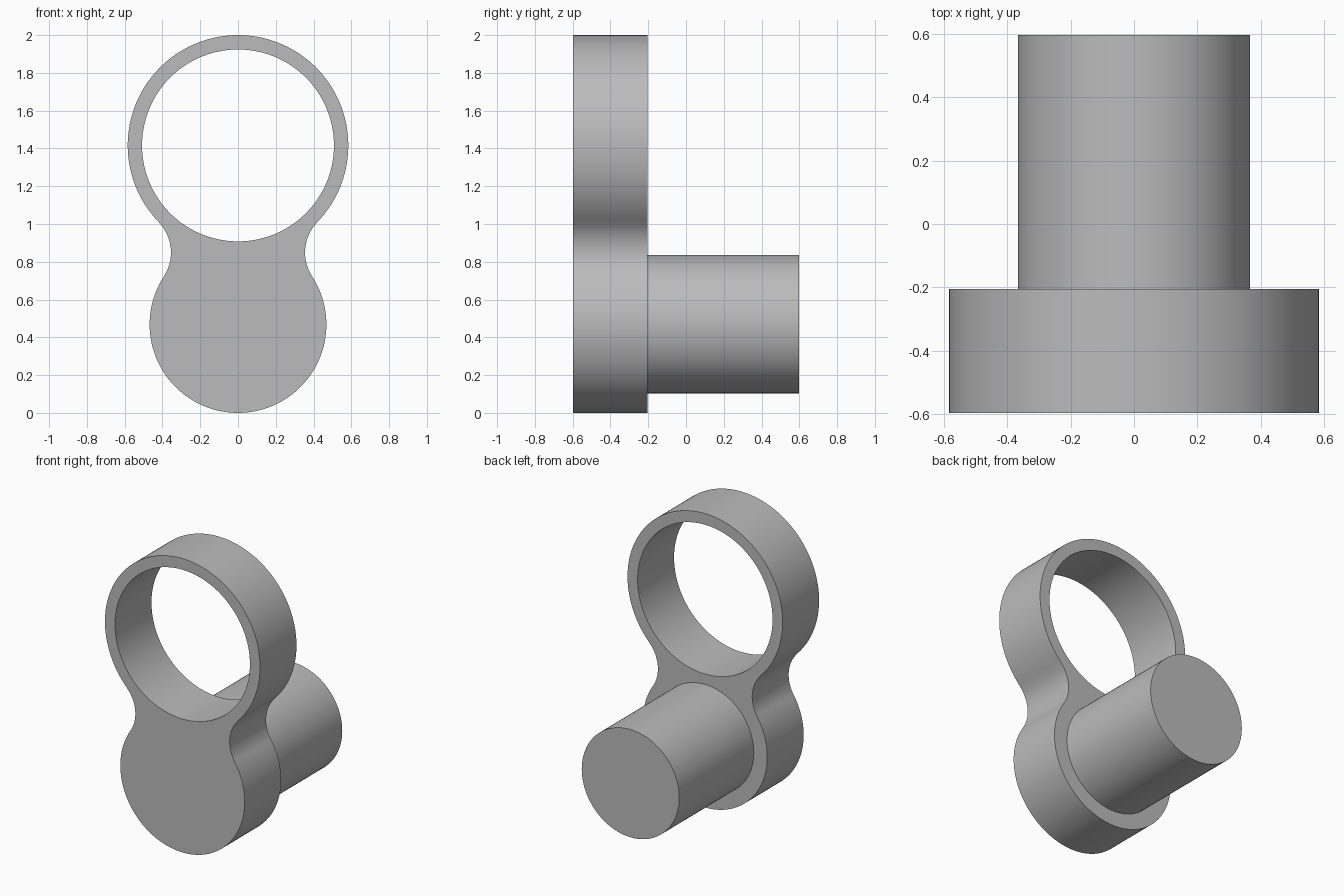
import bpy, bmesh
from math import sin, cos, pi, atan2, hypot, radians

cube = bpy.data.objects.get("Cube")
if cube:
    bpy.data.objects.remove(cube, do_unlink=True)

grey = bpy.data.materials.new("plain grey")
grey.use_nodes = True
colour = (0.5, 0.5, 0.5, 1)
grey.diffuse_color = colour
grey.node_tree.nodes["Principled BSDF"].inputs["Base Color"].default_value = colour

FRONT, BACK, END = -0.597, -0.205, 0.597
RING_Z, RING_R, HOLE_R = 1.416, 0.584, 0.508
BASE_Z, BASE_R = 0.468, 0.468
PEG_R = 0.367
FILLET_R, FILLET_X, FILLET_Z = 0.23, 0.585, 0.8485


def arc(cx, cz, r, start, end, n):
    """Points along an arc, both ends included."""
    angles = [start + (end - start) * i / n for i in range(n + 1)]
    return [(cx + r * cos(a), cz + r * sin(a)) for a in angles]


def extruded(name, loops, y0, y1):
    """Fill closed loops (outline and holes) and extrude them along y."""
    bm = bmesh.new()
    for pts in loops:
        vs = [bm.verts.new((x, y0, z)) for x, z in pts]
        for a, b in zip(vs, vs[1:] + vs[:1]):
            bm.edges.new((a, b))
    bmesh.ops.triangle_fill(bm, edges=bm.edges[:], use_beauty=True)
    grown = bmesh.ops.extrude_face_region(bm, geom=bm.faces[:], use_keep_orig=True)
    moved = [g for g in grown["geom"] if isinstance(g, bmesh.types.BMVert)]
    bmesh.ops.translate(bm, verts=moved, vec=(0, y1 - y0, 0))
    bmesh.ops.recalc_face_normals(bm, faces=bm.faces[:])
    mesh = bpy.data.meshes.new(name)
    bm.to_mesh(mesh)
    bm.free()
    mesh.materials.append(grey)
    obj = bpy.data.objects.new(name, mesh)
    bpy.context.collection.objects.link(obj)
    bpy.ops.object.select_all(action='DESELECT')
    obj.select_set(True)
    bpy.context.view_layer.objects.active = obj
    bpy.ops.object.shade_smooth_by_angle(angle=radians(30))
    return obj


# Right half of the outline: base arc, hollow neck fillet, ring arc
low = atan2(FILLET_Z - BASE_Z, FILLET_X)
high = atan2(FILLET_Z - RING_Z, FILLET_X)
half = arc(0, BASE_Z, BASE_R, -pi / 2, low, 48)
half += arc(FILLET_X, FILLET_Z, FILLET_R, pi + low, pi + high, 20)[1:-1]
half += arc(0, RING_Z, RING_R, high, pi / 2, 56)
outline = half + [(-x, z) for x, z in half[-2:0:-1]]

# Plate with the ring opening
hole = arc(0, RING_Z, HOLE_R, 0, 2 * pi, 112)[:-1]
extruded("ring_plate", [outline, hole], FRONT, BACK)

# Round peg standing out of the back
peg = arc(0, BASE_Z + 0.002, PEG_R, 0, 2 * pi, 96)[:-1]
extruded("round_peg", [peg], BACK - 0.05, END)
